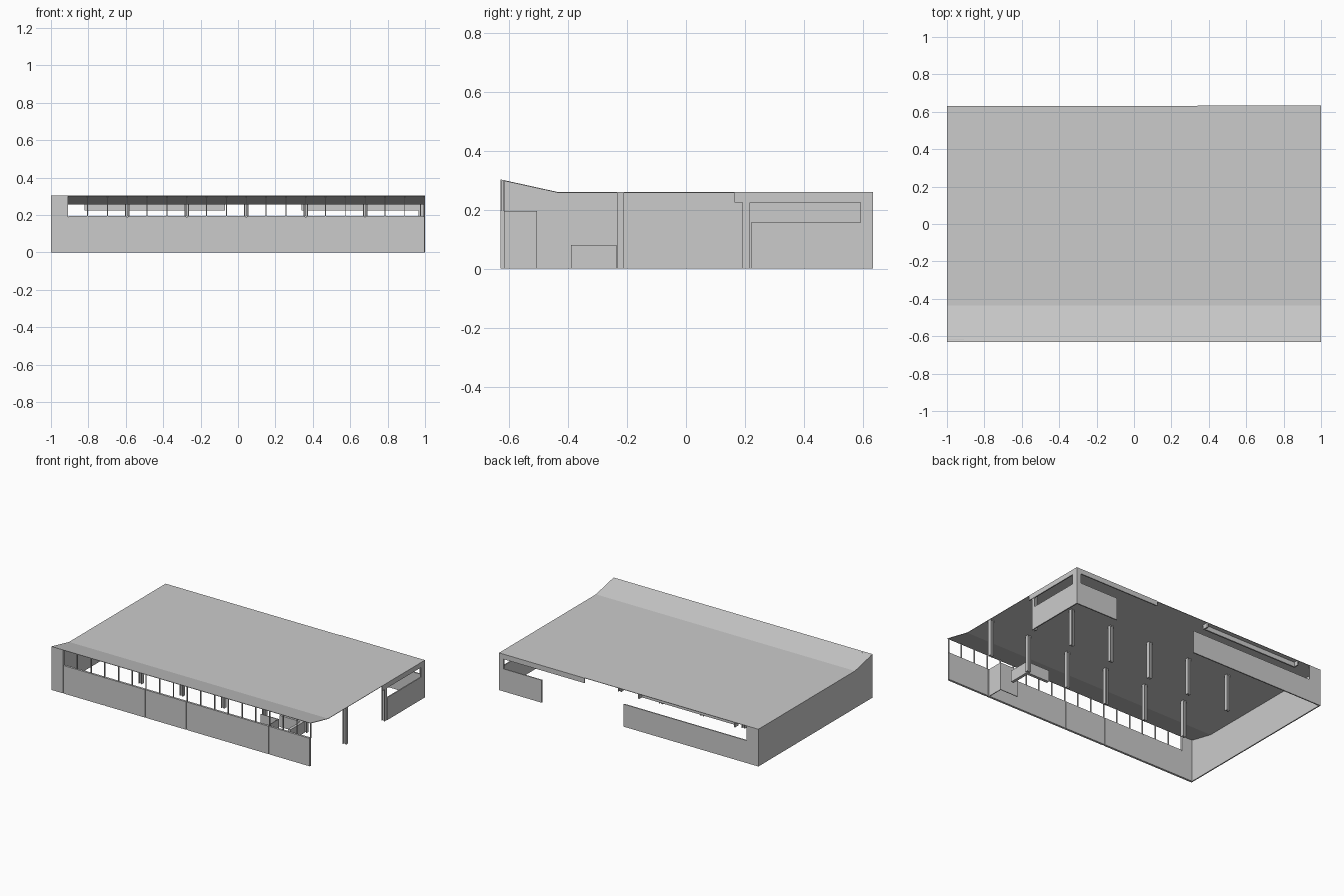
import bpy, bmesh

if "Cube" in bpy.data.objects:
    bpy.data.objects.remove(bpy.data.objects["Cube"])

def box(name, x0, x1, y0, y1, z0, z1):
    bm = bmesh.new()
    bmesh.ops.create_cube(bm, size=1)
    for v in bm.verts:
        v.co = (x1 if v.co.x > 0 else x0, y1 if v.co.y > 0 else y0, z1 if v.co.z > 0 else z0)
    return finish(name, bm)

def finish(name, bm):
    bmesh.ops.recalc_face_normals(bm, faces=bm.faces[:])
    me = bpy.data.meshes.new(name)
    bm.to_mesh(me)
    bm.free()
    ob = bpy.data.objects.new(name, me)
    bpy.context.collection.objects.link(ob)
    return ob

def extrude_x(name, profile, x0, x1):
    """Sweep a closed (y, z) profile along x."""
    bm = bmesh.new()
    face = bm.faces.new([bm.verts.new((x0, y, z)) for y, z in profile])
    ext = bmesh.ops.extrude_face_region(bm, geom=[face])
    moved = [g for g in ext["geom"] if isinstance(g, bmesh.types.BMVert)]
    bmesh.ops.translate(bm, vec=(x1 - x0, 0, 0), verts=moved)
    return finish(name, bm)

F, B, KINK = -0.63, 0.63, -0.435     # front, back and roof bend
EAVE, TOP, SILL = 0.26, 0.303, 0.157
T = 0.008                            # wall thickness
BAYS = [-0.91 + 0.318 * i for i in range(7)]

# Thin roof with raised front strip
extrude_x("roof", [(F, TOP), (KINK, EAVE), (B, EAVE),
                   (B, EAVE - 0.003), (KINK, EAVE - 0.003), (F, TOP - 0.003)], -1, 1)

# Solid left wall following the roof line
extrude_x("left_wall", [(F, 0), (B, 0), (B, EAVE), (KINK, EAVE), (F, TOP)], -1, -1 + T)

# Front wall: solid end pier, low panels between ribs, window mullions
box("front_pier", -1, -0.91, F, F + 0.015, 0, TOP - 0.003)
for a, b in zip(BAYS, BAYS[1:]):
    box("front_panel", a + 0.003, min(b, 1.0) - 0.003, F, F + 0.015, 0, 0.195)
    for k in (1, 2, 3):
        x = min(a + 0.106 * k, 0.997)
        box("mullion", x - 0.002, x + 0.002, F + 0.002, F + 0.012, 0.195, TOP - 0.004)
box("front_backing", -0.91, 0.998, F + 0.004, F + 0.012, 0, 0.19)

# Back wall on the left: end pier, low wall, dropped window head
box("back_pier", -1, -0.91, B - T, B, 0, EAVE)
box("back_low_wall", -0.91, 0.04, B - T, B, 0, SILL)
box("back_bulkhead", -0.82, -0.07, 0.59, 0.60, 0.225, EAVE)
box("bulkhead_return", -0.82, -0.81, 0.60, B, 0.225, EAVE)
box("bulkhead_return", -0.08, -0.07, 0.60, B, 0.225, EAVE)

# Back right corner: low walls, headers, corner post
C = 0.634
box("corner_back_low_wall", 0.67, 1, C - T, C, 0, SILL)
box("corner_back_header", 0.34, 1, C - T, C, 0.225, EAVE)
box("corner_side_low_wall", 1 - T, 1, 0.22, C, 0, SILL)
box("corner_side_header", 1 - T, 1, 0.165, C, 0.225, EAVE)
box("corner_side_post", 1 - T, 1, 0.592, C, SILL, 0.225)
box("corner_back_post", 0.965, 1, C - T, C, SILL, 0.225)

# Two rows of H-section columns
H = 0.0125
for y in (-0.222, 0.204):
    for bx in BAYS[1:]:
        x = min(bx, 0.985)
        box("column_flange", x - H, x - H + 0.005, y - H, y + H, 0, EAVE)
        box("column_flange", x + H - 0.005, x + H, y - H, y + H, 0, EAVE)
        box("column_web", x - H, x + H, y - 0.004, y + 0.004, 0, EAVE)

# Vestibule inside the front wall
box("vestibule_side", 0.665, 0.67, F + 0.015, -0.505, 0, 0.195)
box("vestibule_back", 0.53, 0.67, -0.51, -0.505, 0, 0.195)

# Low L-shaped counter beside a column
box("counter_side", 0.66, 0.68, -0.39, -0.235, 0, 0.08)
box("counter_back", 0.50, 0.68, -0.255, -0.235, 0, 0.08)
